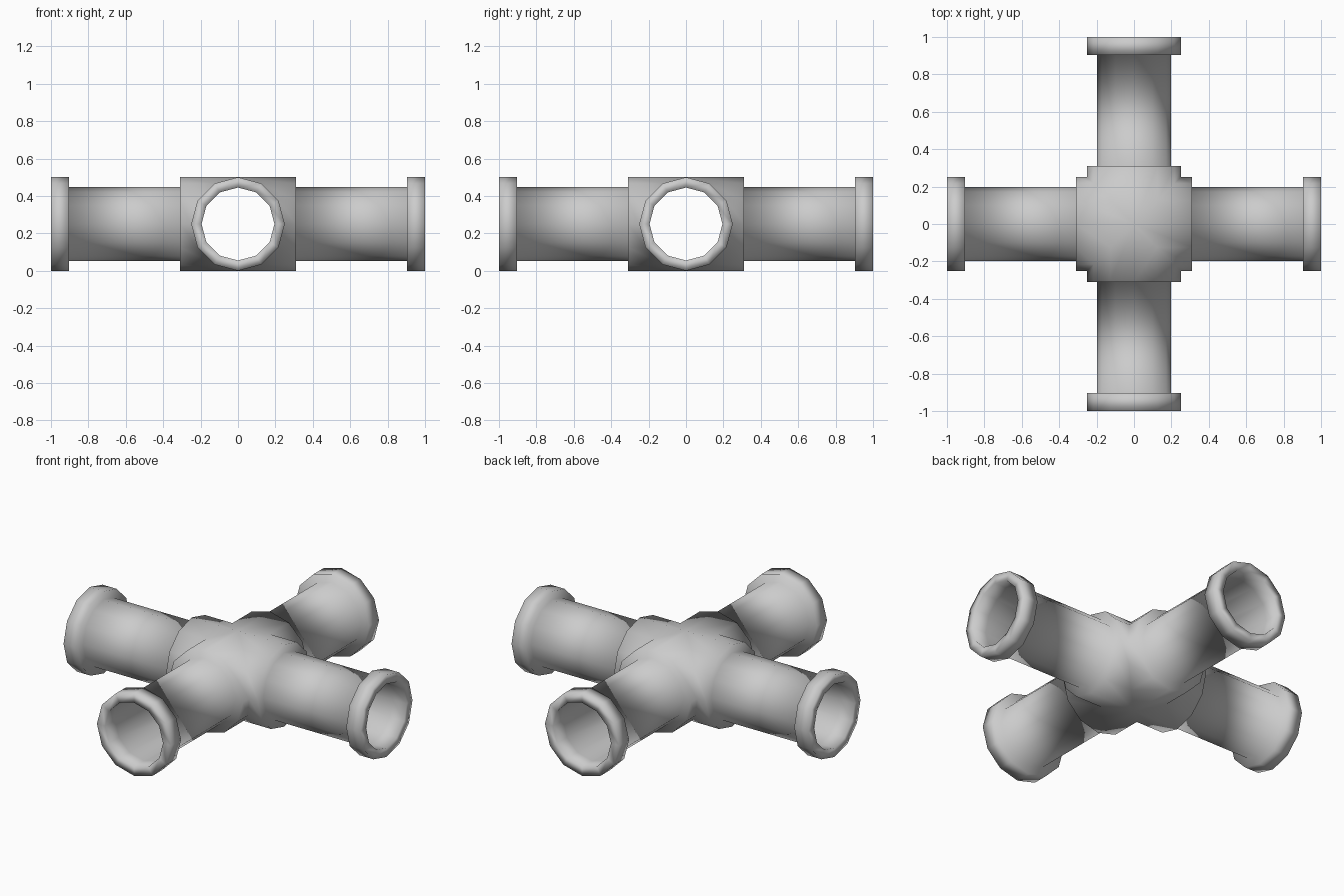
import bpy
import bmesh
from math import sin, cos, pi
from mathutils import Matrix

cube = bpy.data.objects.get("Cube")
if cube:
    bpy.data.objects.remove(cube, do_unlink=True)

SIDES = 12
AXIS_HEIGHT = 0.25
HUB_END, FLANGE_START, FLANGE_END = 0.31, 0.904, 1.0
OUTER, PIPE, BORE = 0.25, 0.198, 0.195

# Arm profile as (distance along the arm, radius); None is the mitred joint
PROFILE = [
    (None, OUTER), (HUB_END, OUTER), (HUB_END, PIPE),
    (FLANGE_START, PIPE), (FLANGE_START, OUTER), (FLANGE_END, OUTER),
    (FLANGE_END, BORE), (FLANGE_START, BORE), (None, BORE),
]


def add_ring(bm, distance, radius, turn):
    """One ring of an arm, turned about the vertical axis."""
    ring = []
    for i in range(SIDES):
        a = 2 * pi * i / SIDES
        side, up = radius * cos(a), radius * sin(a)
        along = abs(side) if distance is None else distance
        ring.append(bm.verts.new(turn @ Matrix.Translation((along, side, up)).translation))
    return ring


def add_arm(bm, turn):
    """Half hub, pipe, end flange and bore of one arm."""
    rings = [add_ring(bm, d, r, turn) for d, r in PROFILE]
    for a, b in zip(rings, rings[1:]):
        for i in range(SIDES):
            j = (i + 1) % SIDES
            bm.faces.new((a[i], a[j], b[j], b[i]))


# Plain grey finish
grey = bpy.data.materials.new("pipe_grey")
grey.use_nodes = True
colour = (0.6, 0.6, 0.6, 1)
grey.diffuse_color = colour
grey.node_tree.nodes["Principled BSDF"].inputs["Base Color"].default_value = colour

# Four arms welded along their mitred joints
bm = bmesh.new()
for k in range(4):
    add_arm(bm, Matrix.Rotation(k * pi / 2, 4, "Z"))
bmesh.ops.remove_doubles(bm, verts=bm.verts, dist=0.0005)
bmesh.ops.recalc_face_normals(bm, faces=bm.faces)
for face in bm.faces:
    face.smooth = True

mesh = bpy.data.meshes.new("four_way_pipe")
bm.to_mesh(mesh)
bm.free()
mesh.materials.append(grey)
pipe = bpy.data.objects.new("four_way_pipe", mesh)
pipe.location.z = AXIS_HEIGHT
bpy.context.collection.objects.link(pipe)
